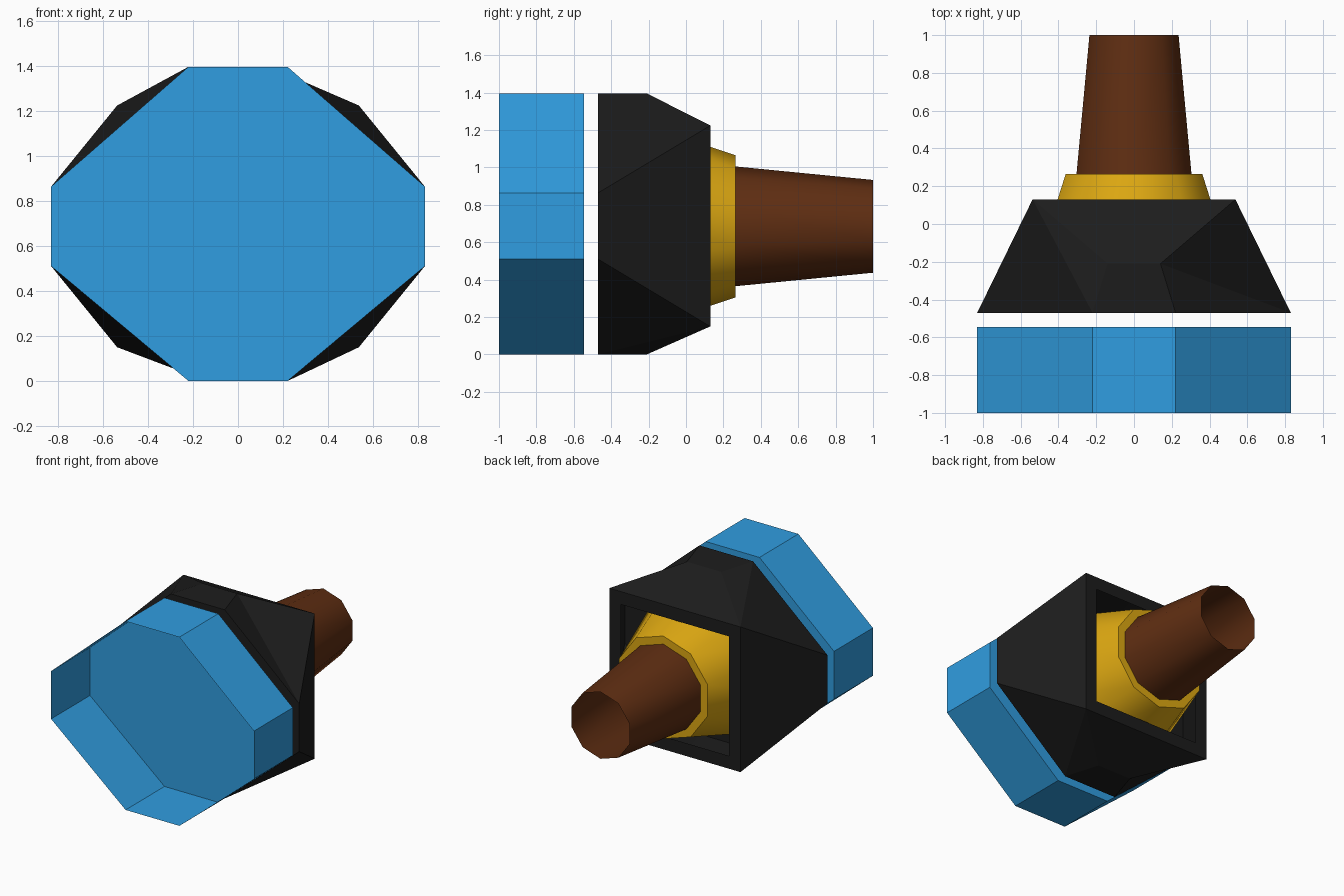
import bpy, bmesh, math

if "Cube" in bpy.data.objects:
    bpy.data.objects.remove(bpy.data.objects["Cube"])


def finish(name, bm, color, smooth=False):
    bmesh.ops.remove_doubles(bm, verts=bm.verts, dist=0.0001)
    bmesh.ops.recalc_face_normals(bm, faces=bm.faces)
    mesh = bpy.data.meshes.new(name)
    bm.to_mesh(mesh)
    bm.free()
    ob = bpy.data.objects.new(name, mesh)
    bpy.context.collection.objects.link(ob)
    mat = bpy.data.materials.new(name + "_paint")
    mat.diffuse_color = (*color, 1)
    mat.use_nodes = True
    mat.node_tree.nodes["Principled BSDF"].inputs["Base Color"].default_value = mat.diffuse_color
    mesh.materials.append(mat)
    if smooth:
        bpy.ops.object.select_all(action='DESELECT')
        ob.select_set(True)
        bpy.context.view_layer.objects.active = ob
        bpy.ops.object.shade_smooth_by_angle(angle=math.radians(45))
    return ob


def face(bm, pts):
    bm.faces.new([bm.verts.new(p) for p in pts])


def loft(bm, rings):
    for a, b in zip(rings, rings[1:]):
        n = len(a)
        for i in range(n):
            j = (i + 1) % n
            face(bm, (a[i], a[j], b[j], b[i]))


def octagon(y):
    return [(x, y, z) for x, z in ((0.22, 1.396), (0.83, 0.864), (0.83, 0.51), (0.22, 0),
                                   (-0.22, 0), (-0.83, 0.51), (-0.83, 0.864), (-0.22, 1.396))]


def square(half, y, zc=0.687):
    return [(sx * half, y, zc + sz * half) for sx, sz in ((1, 1), (1, -1), (-1, -1), (-1, 1))]


def decagon(r, y, zc=0.685):
    return [(r * math.sin(k * math.pi / 5), y, zc + r * math.cos(k * math.pi / 5)) for k in range(10)]


# Blue octagonal cup, open at the front and closed at the back
bm = bmesh.new()
loft(bm, [octagon(-1.0), octagon(-0.545)])
face(bm, octagon(-0.545))
finish("front_cup", bm, (0.03, 0.34, 0.75))

# Black housing blending the octagon into a square
bm = bmesh.new()
o = octagon(-0.47)
s = square(0.537, 0.13)
ridge = [(0.14, -0.21, 1.396), (0.14, -0.21, 0), (-0.14, -0.21, 0), (-0.14, -0.21, 1.396)]
flat = [o[0], o[3], o[4], o[7]]      # ends of the top and bottom edges
side = [o[1], o[2], o[5], o[6]]      # ends of the side edges
for i in range(4):
    if i % 2 == 0:
        face(bm, (flat[i], ridge[i], side[i]))
        face(bm, (ridge[i], s[i], side[i]))
    else:
        face(bm, (flat[i], ridge[i], s[i]))
        face(bm, (flat[i], s[i], side[i]))
for a, b in ((3, 0), (1, 2)):
    face(bm, (flat[a], flat[b], ridge[b], ridge[a]))
    face(bm, (ridge[a], ridge[b], s[b], s[a]))
for a, b in ((0, 1), (2, 3)):
    face(bm, (side[a], side[b], s[b], s[a]))
face(bm, o)
# Rim around the square opening
loft(bm, [s, square(0.442, 0.13)])
finish("housing", bm, (0.012, 0.012, 0.012))

# Gold cone with a flat end ring
bm = bmesh.new()
loft(bm, [decagon(0.625, -0.465), decagon(0.38, 0.265), decagon(0.32, 0.265)])
finish("collar", bm, (0.72, 0.39, 0.006), True)

# Brown tapered open tube
bm = bmesh.new()
loft(bm, [decagon(0.32, 0.265), decagon(0.248, 1.0)])
finish("nozzle", bm, (0.115, 0.027, 0.006), True)
